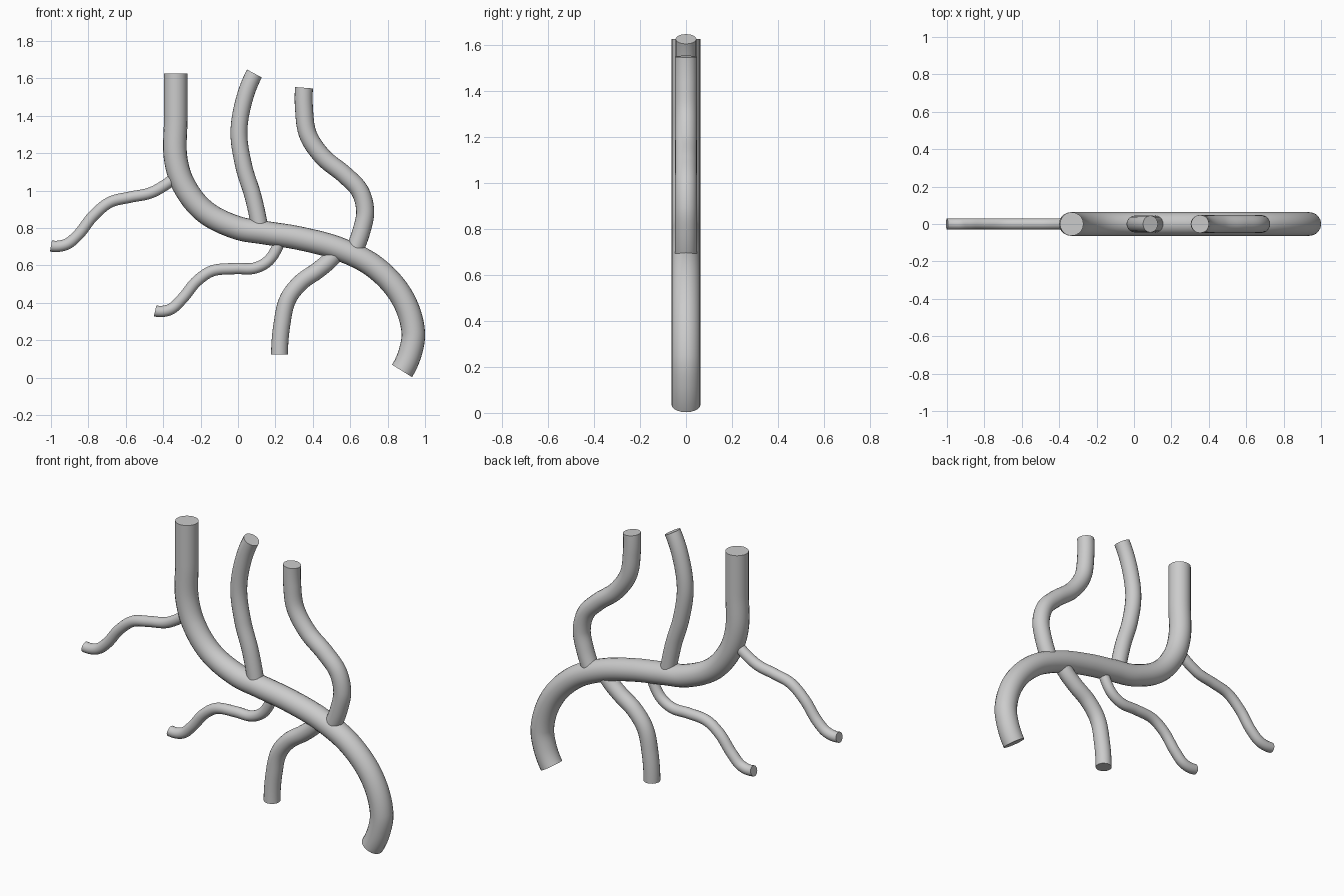
import bpy
import math
from mathutils import Vector

if "Cube" in bpy.data.objects:
    bpy.data.objects.remove(bpy.data.objects["Cube"])


def tube(name, radius, pts):
    """Round, capped tube swept through (x, z) points in the y = 0 plane."""
    p = [Vector((x, 0, z)) for x, z in pts]
    chords = [(b - a).normalized() for a, b in zip(p, p[1:])]
    inner = [(a + b).normalized() for a, b in zip(chords, chords[1:])]
    first = 2 * chords[0].dot(inner[0]) * chords[0] - inner[0]
    last = 2 * chords[-1].dot(inner[-1]) * chords[-1] - inner[-1]
    dirs = [first] + inner + [last]

    curve = bpy.data.curves.new(name, 'CURVE')
    curve.dimensions = '3D'
    curve.bevel_depth = radius
    curve.bevel_resolution = 8
    curve.resolution_u = 10
    curve.use_fill_caps = True
    spline = curve.splines.new('BEZIER')
    spline.bezier_points.add(len(p) - 1)
    for i, bp in enumerate(spline.bezier_points):
        before = (p[i] - p[max(i - 1, 0)]).length or 0.1
        after = (p[min(i + 1, len(p) - 1)] - p[i]).length or 0.1
        bp.handle_left_type = bp.handle_right_type = 'FREE'
        bp.co = p[i]
        bp.handle_left = p[i] - dirs[i] * before / 3
        bp.handle_right = p[i] + dirs[i] * after / 3

    obj = bpy.data.objects.new(name, curve)
    bpy.context.collection.objects.link(obj)
    bpy.ops.object.select_all(action='DESELECT')
    obj.select_set(True)
    bpy.context.view_layer.objects.active = obj
    bpy.ops.object.convert(target='MESH')
    bpy.ops.object.shade_smooth_by_angle(angle=math.radians(40))


# Thick main stem
tube("main_stem", 0.063, [
    (-.333, 1.625), (-.333, 1.38), (-.333, 1.17), (-.29, 1.03), (-.18, .89),
    (0, .80), (.144, .775), (.33, .745), (.545, .687), (.733, .59),
    (.877, .43), (.937, .243), (.921, .135), (.877, .036)])

# Upward branches
tube("upper_middle_branch", 0.045, [
    (.088, 1.626), (.037, 1.5), (.005, 1.313), (.032, 1.126),
    (.08, .97), (.115, .81)])
tube("upper_right_branch", 0.048, [
    (.353, 1.55), (.353, 1.436), (.374, 1.30), (.454, 1.18), (.572, 1.083),
    (.652, .997), (.68, .89), (.663, .794), (.62, .68)])

# Downward branch
tube("lower_right_branch", 0.045, [
    (.222, .124), (.235, .286), (.267, .42), (.337, .51),
    (.428, .575), (.497, .634), (.54, .69)])

# Thin twigs
tube("lower_middle_twig", 0.03, [
    (-.443, .357), (-.364, .364), (-.30, .42), (-.22, .516), (-.139, .57),
    (-.016, .583), (.09, .586), (.16, .623), (.208, .693), (.23, .76)])
tube("left_twig", 0.03, [
    (-1, .704), (-.92, .712), (-.856, .762), (-.775, .864), (-.684, .938),
    (-.577, .965), (-.47, .987), (-.39, 1.03), (-.32, 1.085)])
